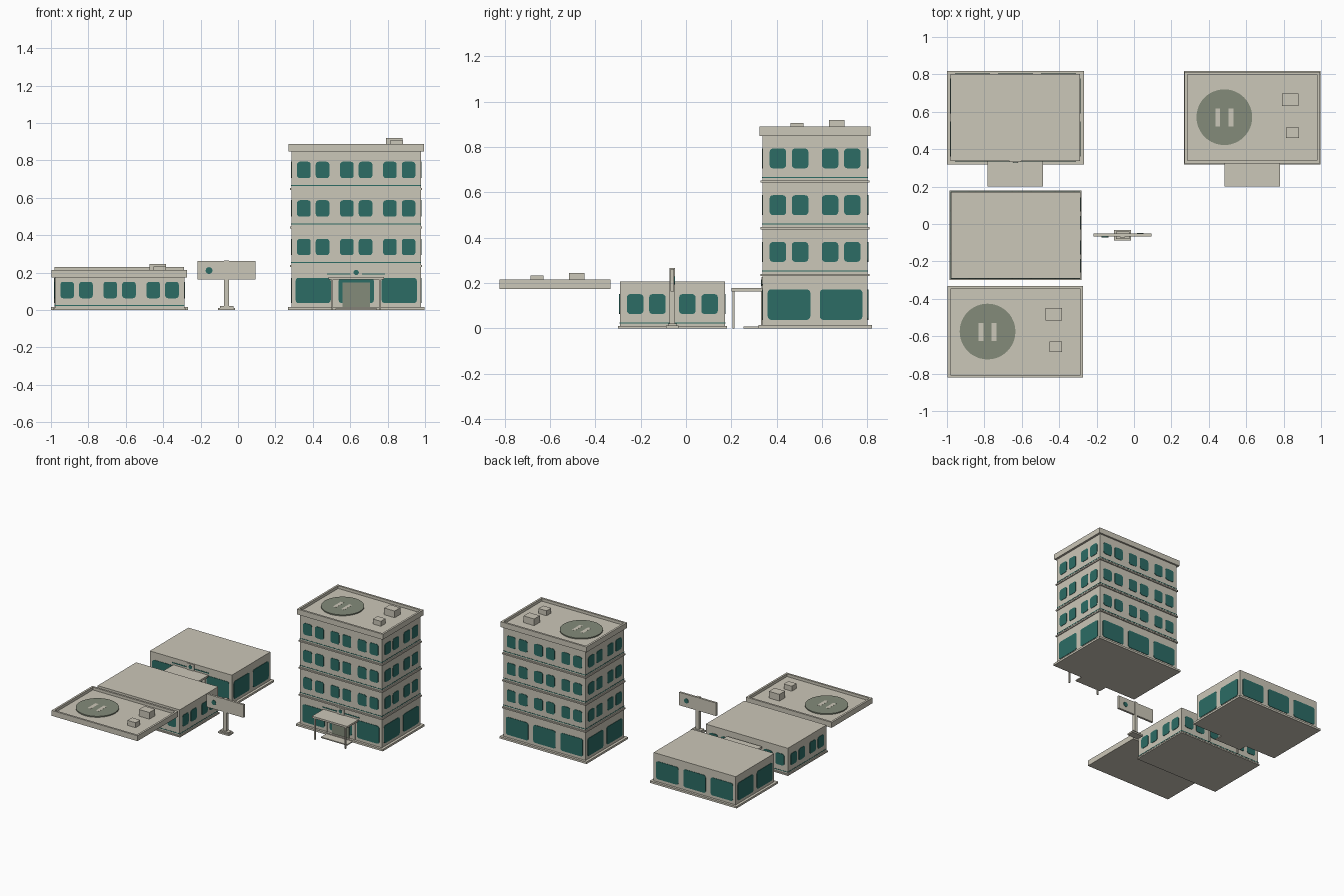
import bpy, bmesh, math
from mathutils import Matrix, Vector

if "Cube" in bpy.data.objects:
    bpy.data.objects.remove(bpy.data.objects["Cube"])


def mat(name, rgb):
    m = bpy.data.materials.new(name)
    m.diffuse_color = (*rgb, 1)
    m.use_nodes = True
    m.node_tree.nodes["Principled BSDF"].inputs["Base Color"].default_value = m.diffuse_color
    return m


STONE = mat("warm_stone", (0.60, 0.57, 0.48))
TEAL = mat("teal_glass", (0.025, 0.15, 0.13))
SAGE = mat("sage_grey", (0.23, 0.26, 0.195))


def finish(name, bm, material):
    bmesh.ops.recalc_face_normals(bm, faces=bm.faces)
    me = bpy.data.meshes.new(name)
    bm.to_mesh(me)
    bm.free()
    me.materials.append(material)
    ob = bpy.data.objects.new(name, me)
    bpy.context.collection.objects.link(ob)
    return ob


def box(name, x0, x1, y0, y1, z0, z1, material=STONE):
    bm = bmesh.new()
    bmesh.ops.create_cube(bm, size=1)
    for v in bm.verts:
        v.co = ((x0 + x1) / 2 + v.co.x * (x1 - x0),
                (y0 + y1) / 2 + v.co.y * (y1 - y0),
                (z0 + z1) / 2 + v.co.z * (z1 - z0))
    return finish(name, bm, material)


def slab(name, c, hx, hy, z0, z1, material=STONE):
    return box(name, c[0] - hx, c[0] + hx, c[1] - hy, c[1] + hy, z0, z1, material)


def disc(name, center, r, depth, material, axis='Z', n=48):
    bm = bmesh.new()
    rot = Matrix.Rotation(math.pi / 2, 4, 'X') if axis == 'Y' else Matrix()
    bmesh.ops.create_cone(bm, cap_ends=True, segments=n, radius1=r, radius2=r,
                          depth=depth, matrix=Matrix.Translation(center) @ rot)
    return finish(name, bm, material)


WX, WY = 0.346, 0.232      # wall half sizes
FLOOR_H, GROUND_H = 0.206, 0.23


def windows(name, c, z0, z1, w, r, front, side):
    """Rounded window plates on all four walls, one object per floor."""
    bm = bmesh.new()
    h = (z1 - z0) / 2
    for k in range(4):
        along = front if k % 2 == 0 else side
        dist = WY if k % 2 == 0 else WX
        turn = Matrix.Rotation(k * math.pi / 2, 3, 'Z')
        for u in along:
            pts = []
            for q in range(4):
                sx, sz = ((1, 1), (-1, 1), (-1, -1), (1, -1))[q]
                for s in range(4):
                    a = q * math.pi / 2 + s * math.pi / 6
                    pts.append((u + sx * (w / 2 - r) + r * math.cos(a),
                                (z0 + z1) / 2 + sz * (h - r) + r * math.sin(a)))
            rings = [[bm.verts.new(turn @ Vector((x, -dist - d, z)) + Vector((c[0], c[1], 0)))
                      for x, z in pts] for d in (-0.002, 0.003)]
            bm.faces.new(rings[0])
            bm.faces.new(rings[1])
            n = len(pts)
            for i in range(n):
                j = (i + 1) % n
                bm.faces.new((rings[0][i], rings[0][j], rings[1][j], rings[1][i]))
    finish(name, bm, TEAL)


def ground_floor(tag, c):
    x, y = c
    wall = y - WY
    slab(tag + "_plinth", c, 0.366, 0.25, 0, 0.015)
    slab(tag + "_ground_walls", c, WX, WY, 0.015, GROUND_H)
    windows(tag + "_shop_windows", c, 0.037, 0.172, 0.188, 0.016,
            (-0.23, 0, 0.23), (-0.115, 0.115))
    # entrance: door, step, canopy on posts, badge plate
    box(tag + "_door", x - 0.073, x + 0.073, wall - 0.006, wall, 0.012, 0.147, SAGE)
    box(tag + "_step", x - 0.11, x + 0.11, y - 0.315, wall, 0, 0.008)
    box(tag + "_canopy", x - 0.148, x + 0.148, 0.2, wall, 0.163, 0.177)
    for s in (-1, 1):
        px = x + s * 0.128
        box(tag + "_post", px - 0.005, px + 0.005, 0.204, 0.214, 0, 0.163)
        px = x + s * 0.118
        box(tag + "_wall_post", px - 0.005, px + 0.005, wall - 0.006, wall, 0.015, 0.163)
    box(tag + "_entrance_stripe", x - 0.155, x + 0.155, wall - 0.003, wall, 0.189, 0.196, TEAL)
    box(tag + "_badge_plate", x - 0.031, x + 0.031, wall - 0.005, wall, 0.177, 0.226)
    disc(tag + "_badge_dot", (x, wall - 0.005, 0.201), 0.014, 0.004, TEAL, 'Y', 24)


def middle_floor(tag, c, z):
    slab(tag + "_walls", c, WX, WY, z, z + FLOOR_H)
    slab(tag + "_ledge", c, WX + 0.007, WY + 0.008, z, z + 0.01)
    slab(tag + "_stripe", c, WX + 0.0015, WY + 0.0015, z + 0.021, z + 0.026, TEAL)
    windows(tag + "_windows", c, z + 0.063, z + 0.151, 0.073, 0.015,
            [p + o for p in (-0.23, 0, 0.23) for o in (-0.05, 0.05)],
            [p + o for p in (-0.115, 0.115) for o in (-0.049, 0.049)])


def roof(tag, c, z):
    x, y = c
    hx, hy, t, top, deck = 0.362, 0.245, 0.015, z + 0.041, z + 0.02
    slab(tag + "_deck", c, hx, hy, z, deck)
    for s in (-1, 1):
        box(tag + "_parapet_long", x - hx, x + hx, *sorted((y + s * hy, y + s * (hy - t))), deck, top)
        box(tag + "_parapet_short", *sorted((x + s * hx, x + s * (hx - t))),
            y - hy + t, y + hy - t, deck, top)
    # landing pad with two painted bars, and two vent boxes
    disc(tag + "_landing_pad", (x - 0.149, y + 0.002, deck + 0.004), 0.149, 0.008, SAGE)
    for s in (-1, 1):
        slab(tag + "_pad_bar", (x - 0.149 + s * 0.035, y), 0.013, 0.048, deck + 0.006, deck + 0.0086)
    slab(tag + "_vent_large", (x + 0.204, y + 0.095), 0.044, 0.034, deck, z + 0.071)
    slab(tag + "_vent_small", (x + 0.216, y - 0.08), 0.034, 0.028, deck, z + 0.058)


# complete tower
T = (0.632, 0.569)
ground_floor("tower", T)
for i in range(3):
    middle_floor("tower_floor_%d" % (i + 1), T, GROUND_H + i * FLOOR_H)
roof("tower_roof", T, GROUND_H + 3 * FLOOR_H)

# separate building sections
ground_floor("loose_ground", (-0.634, 0.569))
middle_floor("loose_middle", (-0.633, -0.06), 0)
roof("loose_roof", (-0.634, -0.577), 0.174)

# free-standing sign board
S = (-0.061, -0.06)
slab("sign_base", S, 0.046, 0.028, 0, 0.012)
slab("sign_base_top", S, 0.036, 0.02, 0.012, 0.022)
slab("sign_post", S, 0.013, 0.012, 0.022, 0.265)
slab("sign_board", S, 0.155, 0.008, 0.162, 0.261)
for s in (-1, 1):
    disc("sign_dot", (S[0] + s * 0.094, S[1] + s * 0.008, 0.211), 0.018, 0.006, TEAL, 'Y', 24)
